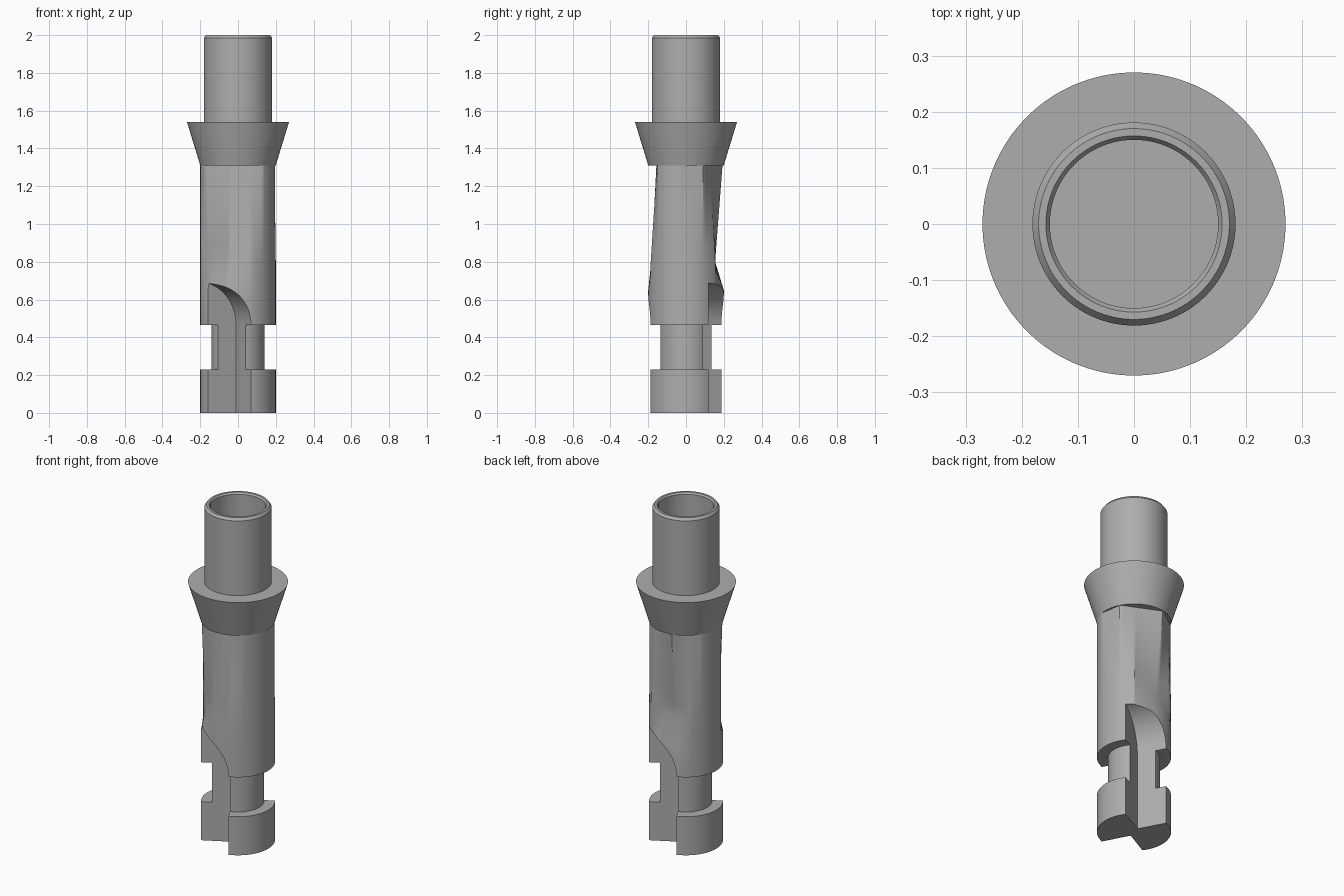
import bpy
import bmesh
from math import cos, sin, pi, radians, atan2, sqrt
from mathutils import Vector

if "Cube" in bpy.data.objects:
    bpy.data.objects.remove(bpy.data.objects["Cube"])

SIDES = 120
R = 0.2

steel = bpy.data.materials.new("grey_steel")
steel.use_nodes = True
steel.diffuse_color = (0.42, 0.42, 0.42, 1)
steel.node_tree.nodes["Principled BSDF"].inputs["Base Color"].default_value = (0.42, 0.42, 0.42, 1)


def add_object(name, bm):
    bmesh.ops.recalc_face_normals(bm, faces=bm.faces[:])
    mesh = bpy.data.meshes.new(name)
    bm.to_mesh(mesh)
    bm.free()
    mesh.materials.append(steel)
    obj = bpy.data.objects.new(name, mesh)
    bpy.context.collection.objects.link(obj)
    return obj


def select_only(obj):
    bpy.ops.object.select_all(action='DESELECT')
    obj.select_set(True)
    bpy.context.view_layer.objects.active = obj


def loft(name, sections):
    """Closed solid through (z, radius) sections; radius may be a function of angle."""
    bm = bmesh.new()
    rings = []
    for z, rad in sections:
        ring = []
        for i in range(SIDES):
            a = 2 * pi * i / SIDES
            r = rad(a) if callable(rad) else rad
            ring.append(bm.verts.new((r * cos(a), r * sin(a), z)))
        rings.append(ring)
    for low, high in zip(rings, rings[1:]):
        for i in range(SIDES):
            j = (i + 1) % SIDES
            bm.faces.new((low[i], low[j], high[j], high[i]))
    bm.faces.new(rings[0])
    bm.faces.new(rings[-1])
    return add_object(name, bm)


def flats(chords):
    """Polar radius of a round bar with straight flats between chord ends."""
    lines = []
    for a, ra, b, rb in chords:
        a, b = radians(a), radians(b)
        p = Vector((ra * cos(a), ra * sin(a)))
        q = Vector((rb * cos(b), rb * sin(b)))
        normal = Vector((q.y - p.y, p.x - q.x)).normalized()
        lines.append((a, b, normal, normal.dot(p)))

    def radius(t):
        r = R
        for a, b, normal, dist in lines:
            if (t - a) % (2 * pi) <= b - a:
                r = min(r, dist / normal.dot(Vector((cos(t), sin(t)))))
        return r
    return radius


# Stem: foot, neck groove and fluted body with flats that run out downwards
top_flats = flats([(-10, R, 28, R), (28, R, 103, R), (103, R, 150, R),
                   (206, R, 268, 0.157), (268, 0.157, 311, R)])
low_flats = flats([(51, R, 130, R), (195, R, 255, 0.187), (255, 0.187, 291, R)])


def blend(t):
    return lambda a: low_flats(a) * (1 - t) + top_flats(a) * t


body_sections = [(0.8 + 0.51 * k / 6, blend(k / 6)) for k in range(7)]
stem = loft("fluted_stem", [(0, R), (0.23, R), (0.23, 0.14), (0.465, 0.14),
                            (0.465, R), (0.65, R)] + body_sections)


# Notches: two opposite right-angled cuts with a rounded upper end
def notch_cutter(name, side):
    corner = Vector((-0.01, -0.04, 0))
    u = Vector((-0.15, -0.08, 0)).normalized()
    v = Vector((0.08, -0.15, 0)).normalized()
    profile = [(0, -0.1)]
    for k in range(21):
        a = pi / 2 * k / 20
        profile.append((0.23 * (1 - cos(a)), 0.465 + 0.23 * sin(a)))
    profile += [(0.4, 0.695), (0.4, -0.1)]
    bm = bmesh.new()
    ends = []
    for depth in (0, 0.4):
        ring = []
        for d, z in profile:
            p = (corner + u * d + v * depth) * side
            ring.append(bm.verts.new((p.x, p.y, z)))
        ends.append(ring)
        bm.faces.new(ring)
    n = len(profile)
    for i in range(n):
        j = (i + 1) % n
        bm.faces.new((ends[0][i], ends[0][j], ends[1][j], ends[1][i]))
    cutter = add_object(name, bm)
    cutter.hide_render = True
    return cutter


for name, side in (("front_notch_cutter", 1), ("back_notch_cutter", -1)):
    cutter = notch_cutter(name, side)
    mod = stem.modifiers.new("notch", 'BOOLEAN')
    mod.operation = 'DIFFERENCE'
    mod.solver = 'EXACT'
    mod.object = cutter
    select_only(stem)
    bpy.ops.object.modifier_apply(modifier=mod.name)
    bpy.data.objects.remove(cutter)

# Flared collar
collar = loft("collar", [(1.31, R), (1.54, 0.27)])

# Hollow shank with chamfered rim
shank = loft("hollow_shank", [(1.5, 0.181), (1.985, 0.181), (2.0, 0.17),
                              (2.0, 0.157), (1.99, 0.15), (1.545, 0.15)])

for obj in (stem, collar, shank):
    select_only(obj)
    bpy.ops.object.shade_smooth_by_angle(angle=radians(24))
